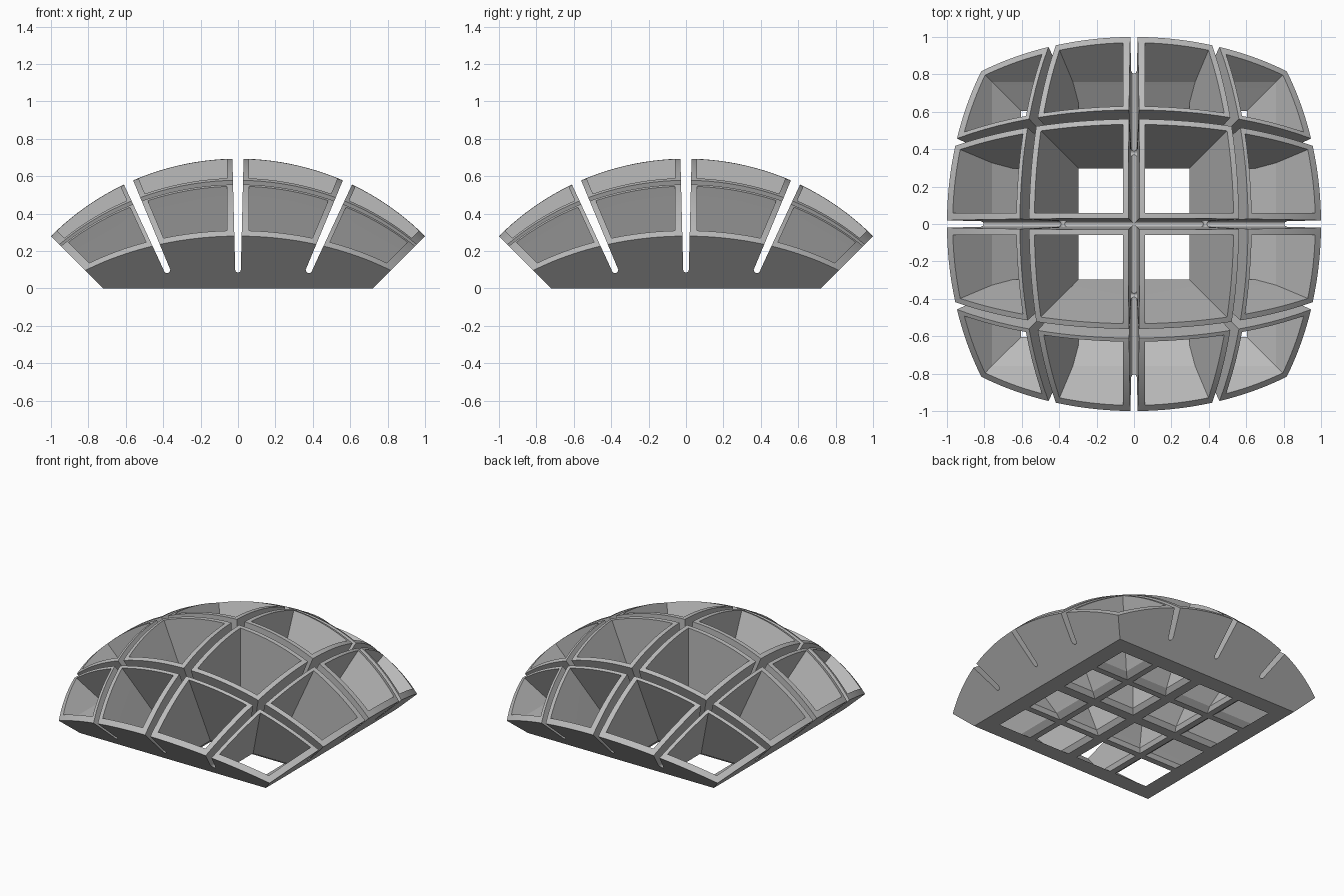
import bpy, bmesh, math
from mathutils import Vector

old = bpy.data.objects.get("Cube")
if old:
    bpy.data.objects.remove(old, do_unlink=True)

CENTRE = Vector((0, 0, -0.72))   # focus of the dome and of its sloping sides
RADIUS = math.sqrt(2)
STEPS = 48

grey = bpy.data.materials.new("mid_grey")
grey.use_nodes = True
grey.diffuse_color = (0.5, 0.5, 0.5, 1)
grey.node_tree.nodes["Principled BSDF"].inputs["Base Color"].default_value = (0.5, 0.5, 0.5, 1)


def add_object(name, bm):
    bmesh.ops.recalc_face_normals(bm, faces=bm.faces)
    mesh = bpy.data.meshes.new(name)
    bm.to_mesh(mesh)
    bm.free()
    mesh.materials.append(grey)
    obj = bpy.data.objects.new(name, mesh)
    bpy.context.collection.objects.link(obj)
    return obj


def loft(bm, rings):
    """Closed solid through rings of equal point count."""
    rings = [[bm.verts.new(p) for p in ring] for ring in rings]
    n = len(rings[0])
    for a, b in zip(rings, rings[1:]):
        for i in range(n):
            j = (i + 1) % n
            bm.faces.new((a[i], a[j], b[j], b[i]))
    bm.faces.new(rings[0])
    bm.faces.new(rings[-1])


# Solid dome: square patch of a sphere, drawn down to a flat base
bm = bmesh.new()
bmesh.ops.create_grid(bm, x_segments=STEPS, y_segments=STEPS, size=1)
for v in bm.verts:
    ray = Vector((math.tan(v.co.x * math.pi / 4), math.tan(v.co.y * math.pi / 4), 1))
    v.co = CENTRE + ray.normalized() * RADIUS
rim = [e for e in bm.edges if e.is_boundary]
skirt = bmesh.ops.extrude_edge_only(bm, edges=rim)["geom"]
for v in (g for g in skirt if isinstance(g, bmesh.types.BMVert)):
    ray = v.co - CENTRE
    v.co = CENTRE + ray * (-CENTRE.z / ray.z)
bmesh.ops.holes_fill(bm, edges=[e for e in bm.edges if e.is_boundary], sides=0)
dome = add_object("cell_dome", bm)

# Cell openings: (height, inner cell low, high, outer cell low, high)
LEVELS = [(-0.05, 0.035, 0.31, 0.353, 0.605),
          (0.0, 0.035, 0.31, 0.353, 0.605),
          (0.03, 0.06, 0.298, 0.392, 0.652),
          (0.1, 0.06, 0.327, 0.424, 0.76),
          (0.9, 0.06, 0.663, 0.792, 1.56)]
bm = bmesh.new()
for cx in (1, 3):
    for cy in (1, 3):
        for sx in (-1, 1):
            for sy in (-1, 1):
                rings = []
                for lv in LEVELS:
                    x0, x1, y0, y1 = lv[cx], lv[cx + 1], lv[cy], lv[cy + 1]
                    rings.append([(sx * x, sy * y, lv[0]) for x, y in
                                  ((x0, y0), (x1, y0), (x1, y1), (x0, y1))])
                loft(bm, rings)
cutters = [add_object("cell_openings", bm)]


# Slots: wedges with rounded bottoms, running the full width each way
def slot_profile(x, r, left, right):
    arc = [math.pi * (1 + i / 8) for i in range(9)]
    return [(left, 0.9)] + [(x + r * math.cos(a), 0.1 + r * math.sin(a)) for a in arc] + [(right, 0.9)]


side = slot_profile(0.38, 0.018, 0.695, 0.77)
profiles = [slot_profile(0, 0.015, -0.035, 0.035), side, [(-x, z) for x, z in side]]
for axis in "xy":
    bm = bmesh.new()
    for prof in profiles:
        loft(bm, [[(x, t, z) if axis == "y" else (t, x, z) for x, z in prof] for t in (-1.5, 1.5)])
    cutters.append(add_object("slots_along_" + axis, bm))

# Cut the dome, then drop the helpers
bpy.context.view_layer.objects.active = dome
for cutter in cutters:
    cutter.hide_render = True
    mod = dome.modifiers.new(cutter.name, "BOOLEAN")
    mod.operation = "DIFFERENCE"
    mod.solver = "EXACT"
    mod.object = cutter
    bpy.ops.object.modifier_apply(modifier=mod.name)
    bpy.data.objects.remove(cutter, do_unlink=True)

bpy.ops.object.select_all(action="DESELECT")
dome.select_set(True)
bpy.ops.object.shade_smooth_by_angle(angle=math.radians(10))
